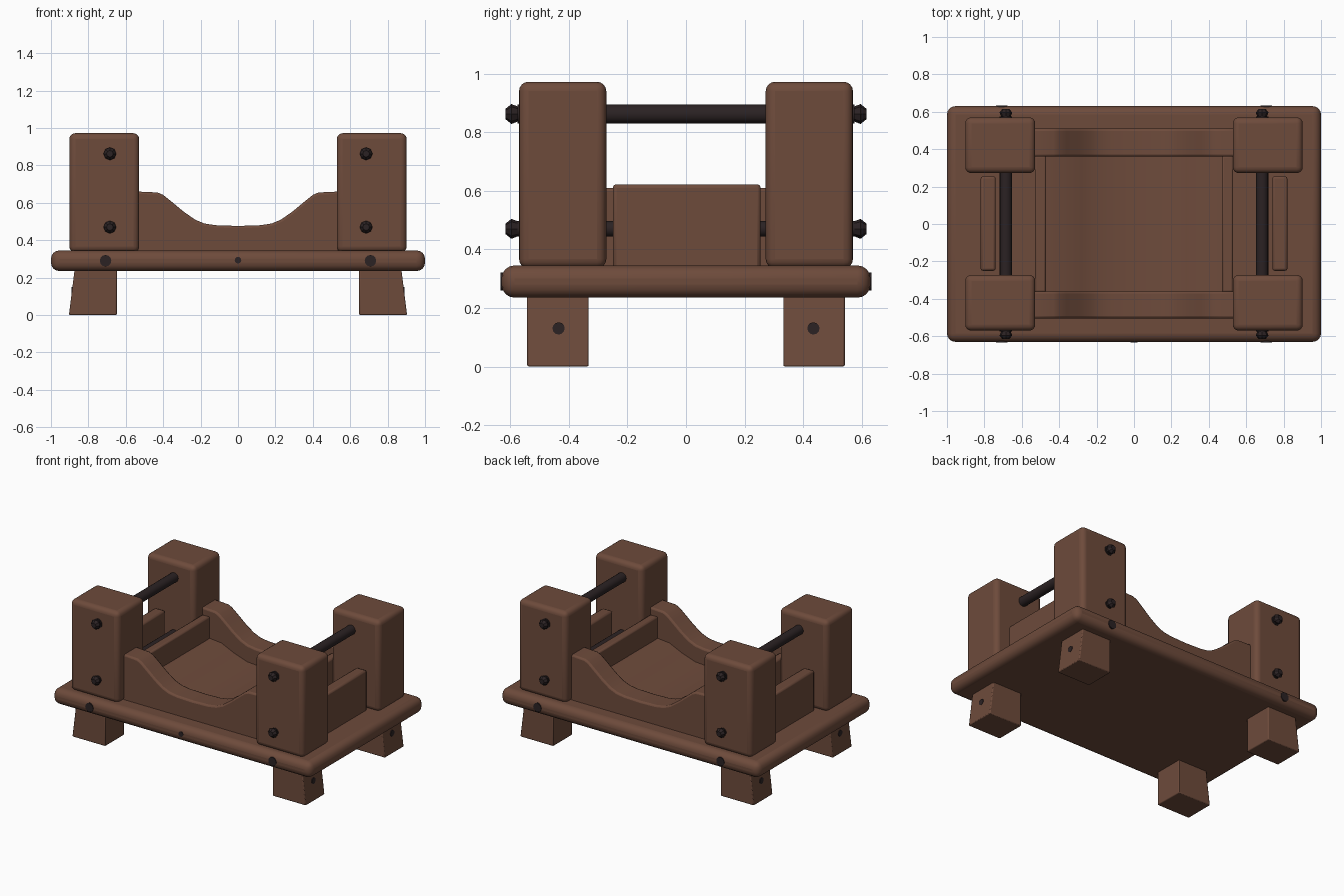
import bpy, bmesh, math
from mathutils import Matrix

cube = bpy.data.objects.get("Cube")
if cube:
    bpy.data.objects.remove(cube, do_unlink=True)


def material(name, colour):
    m = bpy.data.materials.new(name)
    m.use_nodes = True
    m.diffuse_color = colour
    m.node_tree.nodes["Principled BSDF"].inputs["Base Color"].default_value = colour
    return m


WOOD = material("brown wood", (0.155, 0.070, 0.044, 1))
IRON = material("dark iron", (0.024, 0.016, 0.017, 1))


def finish(name, bm, mat, bevel=0.0, segments=3):
    """Turn a bmesh into a smooth-shaded object with softened edges."""
    bmesh.ops.recalc_face_normals(bm, faces=bm.faces)
    mesh = bpy.data.meshes.new(name)
    bm.to_mesh(mesh)
    bm.free()
    mesh.materials.append(mat)
    ob = bpy.data.objects.new(name, mesh)
    bpy.context.collection.objects.link(ob)
    if bevel:
        mod = ob.modifiers.new("soft edges", "BEVEL")
        mod.width = bevel
        mod.segments = segments
        mod.limit_method = "ANGLE"
        mod.angle_limit = math.radians(40)
    bpy.ops.object.select_all(action="DESELECT")
    ob.select_set(True)
    bpy.context.view_layer.objects.active = ob
    bpy.ops.object.shade_smooth_by_angle(angle=math.radians(35))
    return ob


def prism(name, outline, y0, y1, bevel=0.0, segments=3):
    """Extrude an x-z outline from y0 to y1."""
    bm = bmesh.new()
    face = bm.faces.new([bm.verts.new((x, y0, z)) for x, z in outline])
    new = bmesh.ops.extrude_face_region(bm, geom=[face])["geom"]
    verts = [v for v in new if isinstance(v, bmesh.types.BMVert)]
    bmesh.ops.translate(bm, verts=verts, vec=(0, y1 - y0, 0))
    return finish(name, bm, WOOD, bevel, segments)


def box(name, x, y, z, bevel, segments=3):
    outline = [(x[0], z[0]), (x[1], z[0]), (x[1], z[1]), (x[0], z[1])]
    return prism(name, outline, y[0], y[1], bevel, segments)


def rod(name, centre, r1, r2, length, axis="Y", sides=16):
    """Cylinder or cone frustum along an axis; r2 is at the positive end."""
    bm = bmesh.new()
    turn = Matrix.Rotation(-math.pi / 2, 4, "X") if axis == "Y" else Matrix.Rotation(math.pi / 2, 4, "Y")
    bmesh.ops.create_cone(bm, cap_ends=True, segments=sides, radius1=r1, radius2=r2,
                          depth=length, matrix=Matrix.Translation(centre) @ turn)
    return finish(name, bm, IRON)


def mirrored(half):
    """Complete a symmetric curve from its left half, ending at x = 0."""
    return half + [(-x, z) for x, z in reversed(half[:-1])]


# Base board
box("base_board", (-1, 1), (-0.63, 0.63), (0.235, 0.345), 0.045, 4)

# Cradle: scooped end panels and a sagging floor between them
scoop = mirrored([(-0.54, 0.66), (-0.43, 0.655), (-0.40, 0.642), (-0.36, 0.61), (-0.29, 0.552),
                  (-0.23, 0.51), (-0.18, 0.489), (-0.12, 0.48), (0, 0.476)])
sag = mirrored([(-0.48, 0.46), (-0.38, 0.45), (-0.28, 0.405), (-0.18, 0.372), (0, 0.36)])
prism("front_panel", [(-0.54, 0.33)] + scoop + [(0.54, 0.33)], -0.505, -0.36, 0.012, 2)
prism("back_panel", [(-0.54, 0.33)] + scoop + [(0.54, 0.33)], 0.36, 0.51, 0.012, 2)
prism("cradle_floor", [(-0.48, 0.33)] + sag + [(0.48, 0.33)], -0.37, 0.37)

for sx, side in ((-1, "right"), (1, "left")):
    def span(a, b):
        return sorted((sx * a, sx * b))

    # Side rails of the cradle and the outer stop blocks
    box(side + "_cradle_rail", span(0.47, 0.53), (-0.365, 0.365), (0.33, 0.61), 0.01, 2)
    box(side + "_stop_block", span(0.74, 0.82), (-0.25, 0.255), (0.33, 0.622), 0.012, 2)

    # Iron bars joining front and back posts
    rod(side + "_upper_bar", (sx * 0.685, 0, 0.862), 0.033, 0.033, 1.15)
    rod(side + "_lower_bar", (sx * 0.685, 0, 0.47), 0.027, 0.027, 1.15)

    for sy, end in ((-1, "front"), (1, "back")):
        tag = end + "_" + side
        ys = sorted((sy * 0.272, sy * 0.57))

        # Corner post
        box(tag + "_post", span(0.528, 0.902), ys, (0.335, 0.972), 0.032, 4)

        # Flared foot
        foot = [(0.648, 0.004), (0.904, 0.004), (0.872, 0.26), (0.648, 0.26)]
        ly = sorted((sy * 0.332, sy * 0.542))
        prism(tag + "_foot", [(sx * x, z * 1.0 - 0.004) for x, z in foot], ly[0], ly[1], 0.006, 2)
        rod(tag + "_foot_plug", (sx * 0.882, sy * 0.435, 0.13), 0.021, 0.021, 0.018, "X", 12)

        # Bolt heads on the outside of the posts
        for level, z in (("upper", 0.862), ("lower", 0.47)):
            for part, y, inner, outer, length in (("collar", 0.583, 0.024, 0.034, 0.026),
                                                  ("tip", 0.606, 0.034, 0.018, 0.02)):
                r1, r2 = (inner, outer) if sy > 0 else (outer, inner)
                rod(f"{tag}_{level}_bolt_{part}", (sx * 0.685, sy * y, z), r1, r2, length, "Y", 8)

        # Plugs in the edge of the base board
        rod(tag + "_base_plug", (sx * 0.708, sy * 0.622, 0.29), 0.031, 0.031, 0.022, "Y", 12)

rod("front_centre_plug", (0, -0.623, 0.293), 0.018, 0.018, 0.02, "Y", 12)
